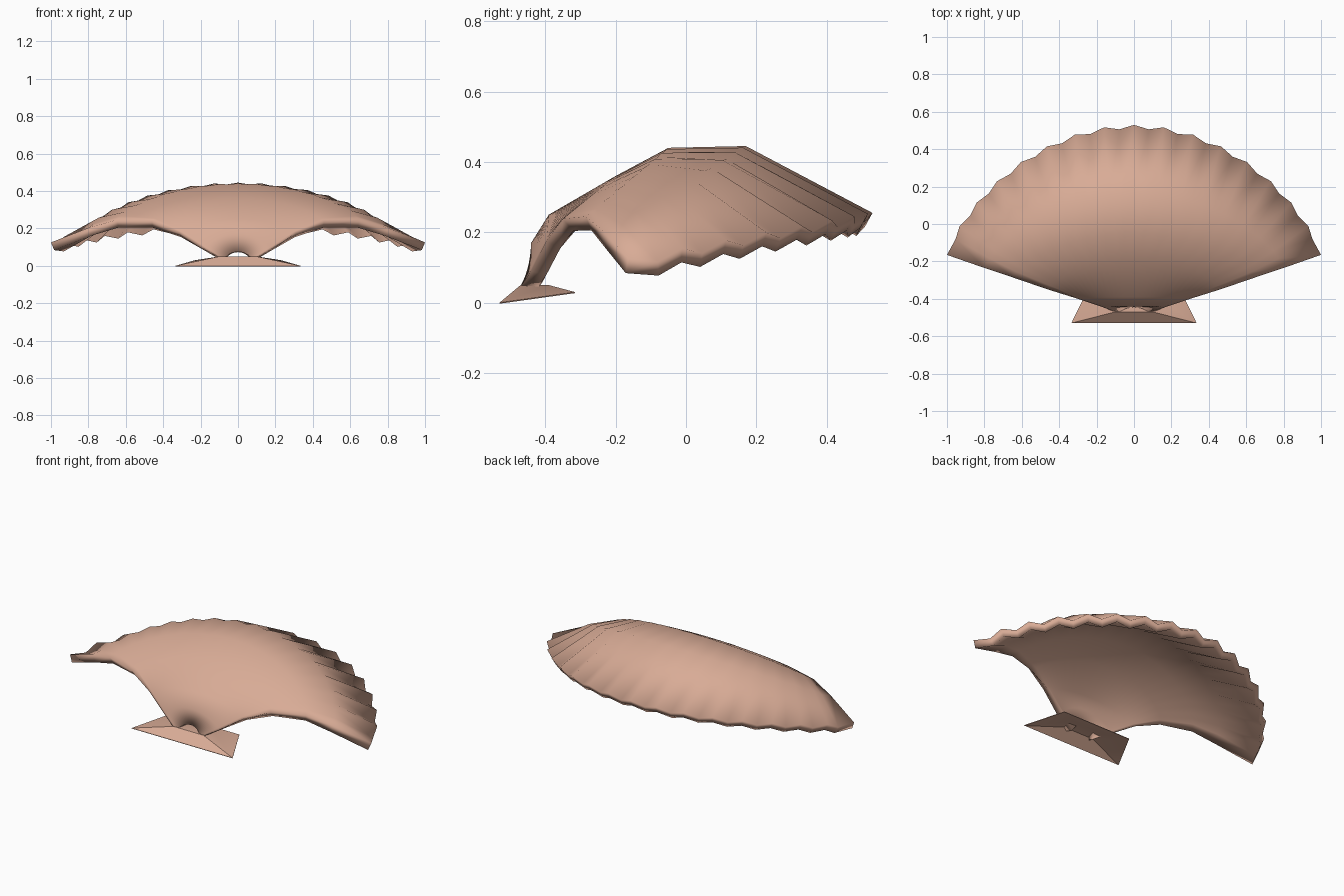
import bpy, bmesh, math

cube = bpy.data.objects.get("Cube")
if cube:
    bpy.data.objects.remove(cube, do_unlink=True)

shell_pink = bpy.data.materials.new("shell_pink")
shell_pink.use_nodes = True
colour = (0.69, 0.41, 0.305, 1)
shell_pink.diffuse_color = colour
shell_pink.node_tree.nodes["Principled BSDF"].inputs["Base Color"].default_value = colour


def finish(name, bm, angle, thickness):
    mesh = bpy.data.meshes.new(name)
    bm.to_mesh(mesh)
    bm.free()
    ob = bpy.data.objects.new(name, mesh)
    bpy.context.collection.objects.link(ob)
    mesh.materials.append(shell_pink)
    bpy.ops.object.select_all(action='DESELECT')
    bpy.context.view_layer.objects.active = ob
    ob.select_set(True)
    mod = ob.modifiers.new("thickness", 'SOLIDIFY')
    mod.thickness = thickness
    mod.offset = -1
    bpy.ops.object.modifier_apply(modifier=mod.name)
    bpy.ops.object.shade_smooth_by_angle(angle=math.radians(angle))


# Fan shell: growth rings from the arched hinge to the scalloped rim.
# Each ring: middle (y, z), side end (x, y, z), rib height
RINGS = [
    ((-0.445, 0.075), (0.08, -0.478, 0.035), 0),
    ((-0.44, 0.17), (0.18, -0.44, 0.09), 0),
    ((-0.39, 0.25), (0.31, -0.397, 0.175), 0),
    ((-0.20, 0.36), (0.46, -0.35, 0.238), 0),
    ((-0.05, 0.44), (0.65, -0.285, 0.245), 0.002),
    ((0.17, 0.445), (0.80, -0.235, 0.203), 0.006),
    ((0.53, 0.255), (1.0, -0.165, 0.125), 0.016),
]
RIBS = 8  # ribs on each side of the middle one

bm = bmesh.new()
rows = []
for (my, mz), (ex, ey, ez), rib in RINGS:
    row = []
    for i in range(-2 * RIBS, 2 * RIBS + 1):
        t = i / (2 * RIBS)
        across = 1.28 * t - 0.28 * t ** 3
        c = max(0, 1 - across ** 2) ** 0.74
        groove = rib * (i % 2)
        x = ex * across * (1 - groove)
        y = ey + (my - ey) * c - groove * 1.3 * c
        z = ez + (mz - ez) * c - groove * 1.6
        row.append(bm.verts.new((x, y, z)))
    rows.append(row)
for a, b in zip(rows, rows[1:]):
    for i in range(len(a) - 1):
        bm.faces.new((a[i], a[i + 1], b[i + 1], b[i]))
finish("fan_shell", bm, 100, 0.045)

# Hinge plate: flared hollow wedge with a low ridge, open underneath
bm = bmesh.new()
bottom, top = [], []
for x, y, z, tx, ty in ((-0.335, -0.53, 0, -0.1, -0.47), (0.335, -0.53, 0, 0.1, -0.47),
                        (0.23, -0.315, 0.03, 0.1, -0.39), (-0.23, -0.315, 0.03, -0.1, -0.39)):
    bottom.append(bm.verts.new((x, y, z)))
    top.append(bm.verts.new((tx, ty, 0.05)))
bm.faces.new(top)
for i in range(4):
    j = (i + 1) % 4
    bm.faces.new((bottom[i], bottom[j], top[j], top[i]))
finish("hinge_plate", bm, 30, 0.003)
